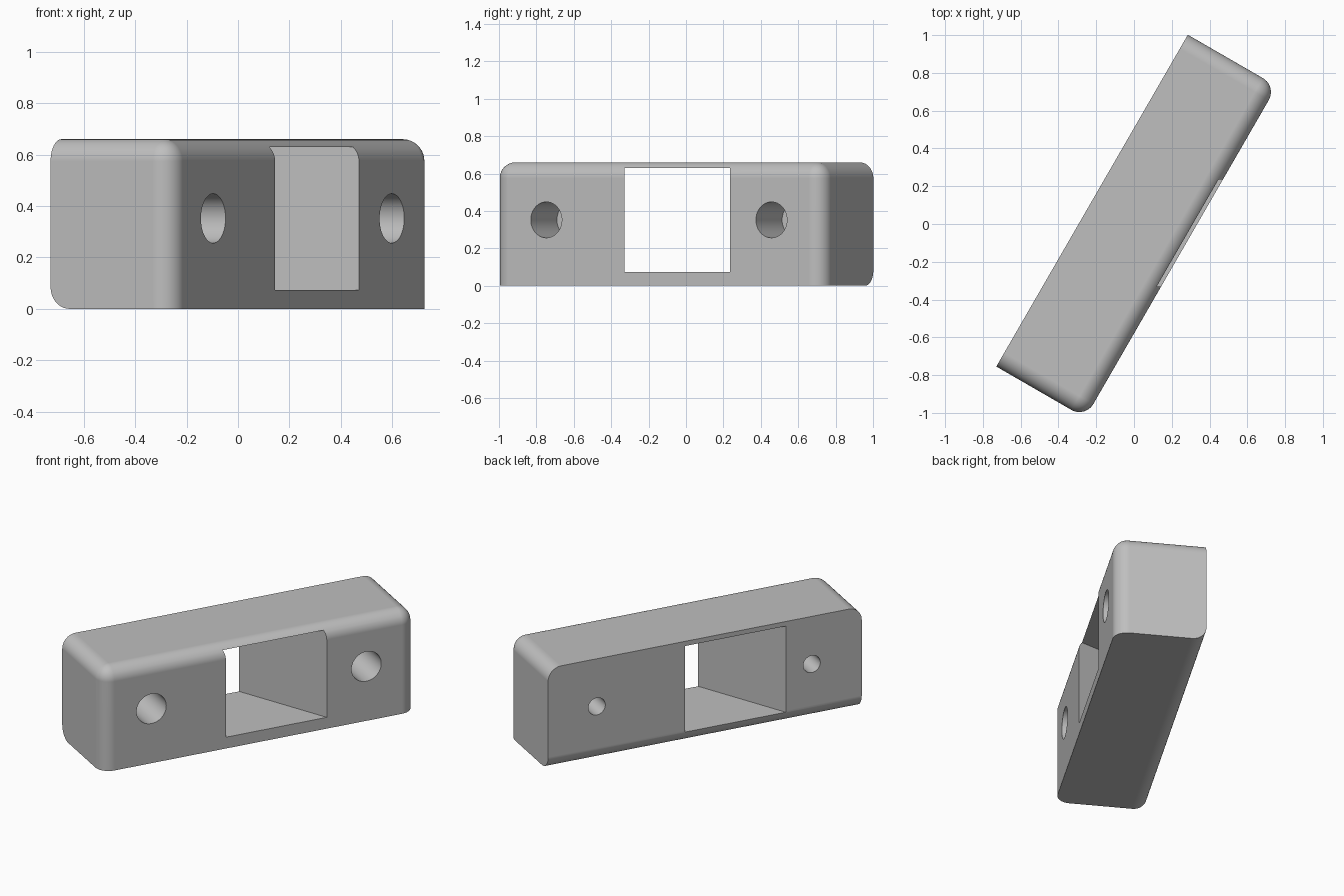
import bpy, bmesh
from math import radians
from mathutils import Matrix, Vector

if "Cube" in bpy.data.objects:
    bpy.data.objects.remove(bpy.data.objects["Cube"], do_unlink=True)

# Block frame: local x runs along the length, local -y is the drilled front
TURN = Matrix.Rotation(radians(60), 4, 'Z')
X0, X1 = -1.018, 1.01
FRONT, BACK = -0.29, 0.254
HEIGHT, RADIUS = 0.66, 0.085

grey = bpy.data.materials.new("plain_grey")
grey.use_nodes = True
colour = (0.52, 0.52, 0.52, 1)
grey.diffuse_color = colour
grey.node_tree.nodes["Principled BSDF"].inputs["Base Color"].default_value = colour


def make_object(name, bm, matrix):
    bmesh.ops.transform(bm, matrix=matrix, verts=bm.verts)
    mesh = bpy.data.meshes.new(name)
    bm.to_mesh(mesh)
    bm.free()
    mesh.materials.append(grey)
    obj = bpy.data.objects.new(name, mesh)
    bpy.context.collection.objects.link(obj)
    return obj


def box(low, high):
    bm = bmesh.new()
    low, high = Vector(low), Vector(high)
    bmesh.ops.create_cube(bm, size=1, matrix=Matrix.Translation((low + high) / 2)
                          @ Matrix.Diagonal((high - low).to_4d()))
    return bm


def drill(x, radius, y0, y1):
    bm = bmesh.new()
    place = Matrix.Translation((x, (y0 + y1) / 2, 0.352)) @ Matrix.Rotation(radians(90), 4, 'X')
    bmesh.ops.create_cone(bm, cap_ends=True, segments=48, radius1=radius,
                          radius2=radius, depth=y1 - y0, matrix=place)
    return make_object("drill_cutter", bm, TURN)


# Block with rounded front uprights, front top, end tops and back bottom
bm = box((X0, FRONT, 0), (X1, BACK, HEIGHT))


def rounded(edge):
    mid = (edge.verts[0].co + edge.verts[1].co) / 2
    front, back = mid.y < FRONT + 0.01, mid.y > BACK - 0.01
    top, bottom = mid.z > HEIGHT - 0.01, mid.z < 0.01
    if top:
        return not back
    return (back and bottom) or (front and not bottom)


bmesh.ops.bevel(bm, geom=[e for e in bm.edges if rounded(e)], offset=RADIUS,
                segments=10, profile=0.5, affect='EDGES', clamp_overlap=True)
block = make_object("mounting_block", bm, TURN)

# Oblique window and two counterbored screw holes
cutters = [make_object("window_cutter", box((-2, -0.33, 0.073), (2, 0.235, 0.63)), Matrix())]
for x in (-0.695, 0.695):
    cutters.append(drill(x, 0.096, FRONT - 0.1, FRONT + 0.28))
    cutters.append(drill(x, 0.055, FRONT + 0.1, BACK + 0.1))

bpy.ops.object.select_all(action='DESELECT')
block.select_set(True)
bpy.context.view_layer.objects.active = block
for cutter in cutters:
    cutter.hide_render = True
    cut = block.modifiers.new("cut", 'BOOLEAN')
    cut.operation = 'DIFFERENCE'
    cut.solver = 'EXACT'
    cut.object = cutter
    bpy.ops.object.modifier_apply(modifier=cut.name)
    bpy.data.objects.remove(cutter, do_unlink=True)

# Smooth fillets with flat main faces
bpy.ops.object.shade_smooth_by_angle(angle=radians(30))
normals = block.modifiers.new("flat_faces", 'WEIGHTED_NORMAL')
normals.keep_sharp = True
